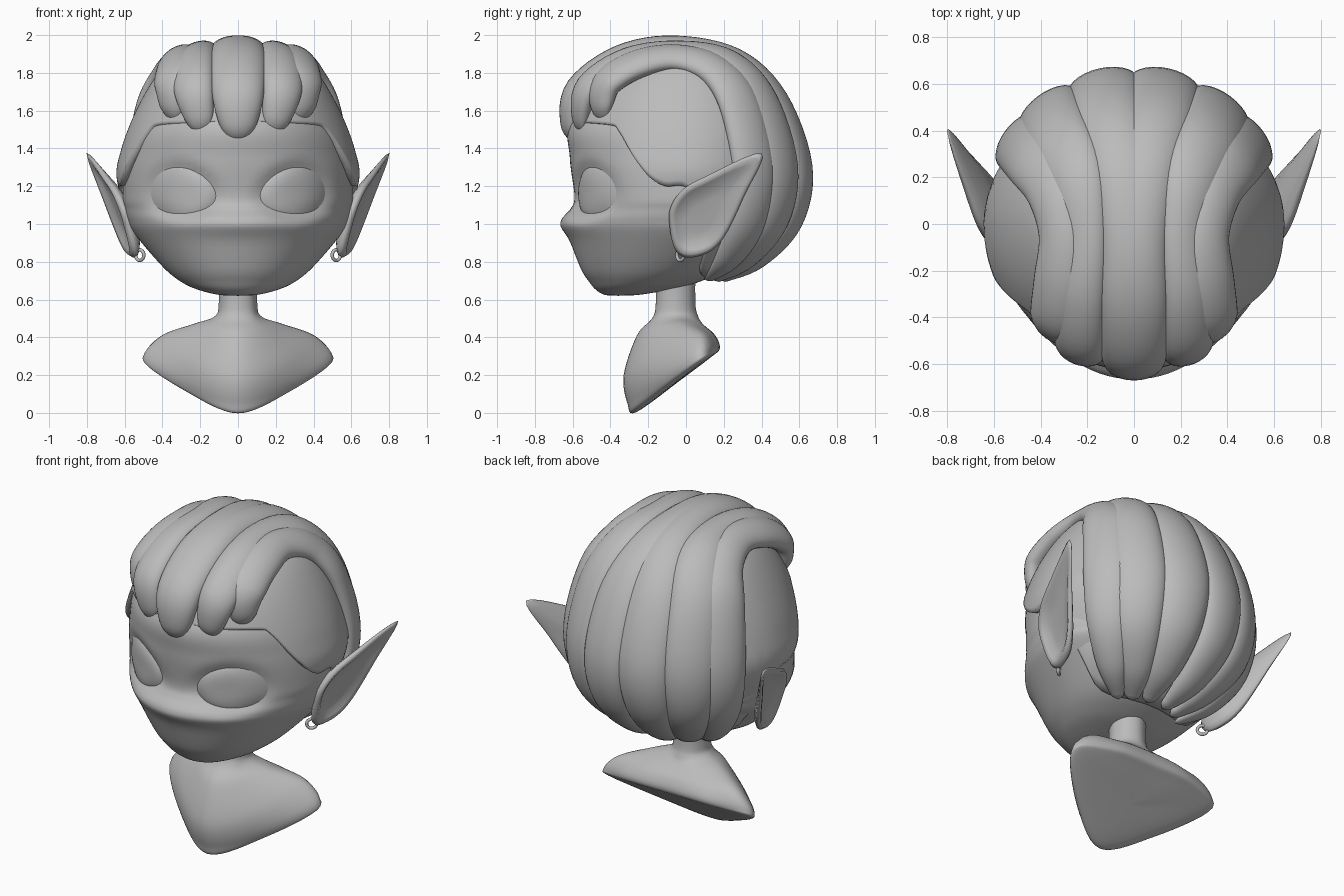
import bpy, bmesh, math
from mathutils import Vector

if "Cube" in bpy.data.objects:
    bpy.data.objects.remove(bpy.data.objects["Cube"])

grey = bpy.data.materials.new("clay grey")
grey.diffuse_color = (0.5, 0.5, 0.5, 1)
grey.use_nodes = True
grey.node_tree.nodes["Principled BSDF"].inputs["Base Color"].default_value = grey.diffuse_color
TAU = 2 * math.pi


def spline(pts, n, closed=False):
    """Catmull-Rom resampling, n steps per span, for tuples of any length."""
    out, m = [], len(pts)
    get = (lambda i: pts[i % m]) if closed else (lambda i: pts[max(0, min(m - 1, i))])
    for i in range(m if closed else m - 1):
        for k in range(n):
            t = k / n
            out.append(tuple(
                0.5 * (2 * b + (c - a) * t + (2 * a - 5 * b + 4 * c - d) * t * t + (3 * b - a - 3 * c + d) * t ** 3)
                for a, b, c, d in zip(get(i - 1), get(i), get(i + 1), get(i + 2))))
    if not closed:
        out.append(tuple(pts[-1]))
    return out


def interp(table, x):
    """Linear lookup in a table sorted by its first column."""
    if x <= table[0][0]:
        return table[0][1:]
    for p, q in zip(table, table[1:]):
        if x <= q[0]:
            t = (x - p[0]) / (q[0] - p[0])
            return tuple(a + (b - a) * t for a, b in zip(p[1:], q[1:]))
    return table[-1][1:]


def loft(name, rings, closed=True, caps=False, mirror=False, solid=0):
    """Skin a list of point rings into one smooth object."""
    bm = bmesh.new()
    rows = [[bm.verts.new(p) for p in r] for r in rings]
    n = len(rows[0])
    for a, b in zip(rows, rows[1:]):
        for i in range(n if closed else n - 1):
            j = (i + 1) % n
            bm.faces.new((a[i], a[j], b[j], b[i]))
    if caps:
        bm.faces.new(rows[0])
        bm.faces.new(rows[-1])
    bmesh.ops.remove_doubles(bm, verts=bm.verts[:], dist=0.0002)
    bmesh.ops.recalc_face_normals(bm, faces=bm.faces[:])
    me = bpy.data.meshes.new(name)
    bm.to_mesh(me)
    bm.free()
    me.materials.append(grey)
    ob = bpy.data.objects.new(name, me)
    bpy.context.collection.objects.link(ob)
    for p in me.polygons:
        p.use_smooth = True
    if solid:
        s = ob.modifiers.new("thickness", 'SOLIDIFY')
        s.thickness, s.offset = solid, -1
    if mirror:
        ob.modifiers.new("mirror", 'MIRROR').use_mirror_merge = False


def section(th, w, f, b, c=0):
    """Egg-shaped section: half width, front y, back y, widest y."""
    k = math.cos(th)
    return w * math.sin(th), c + (f - c) * k if k > 0 else c - (b - c) * k


# Head: z, half width, front, back, widest
HEAD = spline([(.62, 0, -.36, -.36, -.36), (.625, .1, -.43, -.25, -.36), (.65, .205, -.475, -.1, -.28),
               (.69, .295, -.51, .06, -.2), (.77, .395, -.56, .22, -.12), (.95, .55, -.625, .38, 0),
               (1.02, .585, -.625, .42, 0), (1.08, .6, -.6, .43, 0), (1.15, .61, -.59, .45, 0),
               (1.35, .595, -.615, .46, 0), (1.55, .53, -.605, .45, 0), (1.8, .3, -.35, .3, 0),
               (1.86, 0, 0, 0, 0)], 7)
EX, EZ, EW, EH = .29, 1.167, .175, .14          # eye centre and half size


def eye_radius(x, z):
    u, v = abs(x) - EX, z - EZ
    u, v = u * .98 + v * .17, v * .98 - u * .17
    return math.hypot(u / EW, v / (1 + .8 * u) / EH)


rings = []
for z, w, f, b, c in HEAD:
    ring = []
    for i in range(96):
        x, y = section(TAU * i / 96, max(w, 0), f, b, c)
        # nose ridge, fading towards the cheeks
        y -= .037 * math.exp(-((z - 1.01) / .065) ** 2) * max(0, math.cos(TAU * i / 96)) ** 4
        if y < -.2:          # shallow eye sockets
            y += .035 * math.exp(-(eye_radius(x, z) / 1.05) ** 6)
        ring.append((x, y, z))
    rings.append(ring)
loft("head", rings)

# Eyes: domes that follow the face curve, taller at the outer end
rings = []
for k in range(9):
    r, ring = 1.04 * k / 8, []
    for i in range(40):
        u, v = EW * r * math.cos(TAU * i / 40), EH * r * math.sin(TAU * i / 40)
        v *= 1 + .8 * u
        x, z = EX + u * .98 - v * .17, EZ + u * .17 + v * .98
        w, f = interp(HEAD, z)[:2]
        f = f * .3 - .598 * .7
        ring.append((x, f * math.sqrt(1 - (x / w) ** 2) + .026 * r ** 4 - .004, z))
    rings.append(ring)
loft("eye", rings, mirror=True)

# Ears: leaf outline in (y, z) on a leaning plane, with a hollow front
outline = spline([(.4, 1.375), (.1, 1.25), (-.02, 1.18), (-.085, 1.08), (-.085, .97), (-.06, .87),
                  (-.01, .825), (.07, .83), (.15, .87), (.22, .96), (.31, 1.15)], 5, True)
rings = []
for s, d in [(0, -.022), (.35, -.022), (.62, -.018), (.8, .004), (.92, .014), (1, -.006),
             (.98, -.022), (.85, -.045), (.5, -.075), (0, -.085)]:
    ring = []
    for y, z in outline:
        y, z = .08 + (y - .08) * s, 1.03 + (z - 1.03) * s
        taper = max(.35, 1 - max(0, y - .1) * 2.2)
        ring.append((.312 + .208 * y + .297 * z + d * taper, y, z))
    rings.append(ring)
loft("ear", rings, mirror=True)

# Earrings
for sx in (-1, 1):
    bpy.ops.mesh.primitive_torus_add(major_radius=.028, minor_radius=.009, major_segments=28, minor_segments=10,
                                     location=(sx * .52, -.03, .835),
                                     rotation=(math.pi / 2, 0, sx * math.radians(40)))
    bpy.context.object.name = "earring"
    bpy.context.object.data.materials.append(grey)
    bpy.ops.object.shade_smooth()

# Hair cap: shell over the skull whose lower edge follows the hairline
CAP = spline([(.7, .3, -.5, .14), (.88, .49, -.6, .37), (1.2, .635, -.63, .53), (1.4, .617, -.635, .54),
              (1.65, .515, -.565, .49), (1.83, .39, -.4, .35), (1.9, .24, -.24, .2), (1.92, 0, 0, 0)], 8)
HAIRLINE = spline([(0, 1.54), (46, 1.53), (55, 1.49), (64, 1.36), (72, 1.25), (80, 1.2), (92, 1.18),
                   (106, .9), (116, .73), (180, .71)], 5)
rings = []
for k in range(41):
    ring = []
    for i in range(145):
        deg = -180 + 2.5 * i
        h = interp(HAIRLINE, abs(deg))[0]
        z = h + (1.92 - h) * (1 - (1 - k / 40) ** 1.6)
        x, y = section(math.radians(deg), *interp(CAP, z))
        ring.append((x, y, z))
    rings.append(ring)
loft("hair_cap", rings, closed=False, solid=.05)

# Hair locks, fringe to nape. Shared arc: y, z, half width, then x of the three locks
ARC = [(-.575, 1.445, .045, 0, .175, .33), (-.605, 1.53, .1, 0, .205, .345), (-.56, 1.71, .14, 0, .235, .34),
       (-.34, 1.87, .14, .01, .23, .325), (-.06, 1.923, .125, .02, .21, .315), (.25, 1.853, .135, .06, .25, .36),
       (.46, 1.65, .15, .11, .33, .445), (.585, 1.3, .155, .13, .365, .5), (.535, 1.02, .14, .13, .34, .465),
       (.37, .82, .1, .1, .24, .35), (.2, .715, .04, .06, .15, .22)]
# Per lock: front scale, back scale, fringe lift, crown drop, front width, back width, thickness
FIT = [(1, 1, 0, 0, 1, 1, .08), (.92, .82, .035, .015, .78, 1, .08), (.74, .61, .1, .05, .8, .85, .065)]
for k, (front, back, lift, drop, wf, wb, thick) in enumerate(FIT):
    path = []
    for row in ARC:
        y, z, w = row[:3]
        z -= drop * max(0, (z - 1.6) / .32)
        if y < 0:
            z += lift * min(1, max(0, (1.9 - z) / .35))
        w *= wf if y < 0 else wb
        path.append((row[3 + k], y * (front if y < 0 else back), z, w, min(thick, w * .6)))
    path = spline(path, 6)
    rings = []
    for i, (x, y, z, w, t) in enumerate(path):
        p = Vector((x, y, z))
        tan = (Vector(path[min(i + 1, len(path) - 1)][:3]) - Vector(path[max(i - 1, 0)][:3])).normalized()
        out = p - Vector((0, 0, 1.25))
        out = (out - tan * out.dot(tan)).normalized()
        side = tan.cross(out)
        ring = [p + side * w * math.cos(TAU * j / 28) + out * t * math.sin(TAU * j / 28) for j in range(28)]
        if i == 0:           # rounded tip
            rings.append([p - tan * .022 + (q - p) * .05 for q in ring])
            rings.append([p - tan * .015 + (q - p) * .65 for q in ring])
        rings.append(ring)
    rings.append([p + tan * .025 + (q - p) * .1 for q in ring])
    loft(("middle_lock", "second_lock", "side_lock")[k], rings, caps=True, mirror=True)

# Neck and bust: front y z, shoulder x y z, back y z, roundness
BUST = [(-.04, .165, 0, -.04, .165, -.04, .165, .5), (-.265, .003, .44, .07, .26, .125, .29, .53),
        (-.31, .05, .5, .07, .305, .177, .34, .56), (-.33, .2, .405, .05, .405, .155, .41, .6),
        (-.26, .41, .235, -.02, .47, .09, .47, .62), (-.18, .5, .125, -.05, .51, .065, .51, .7),
        (-.16, .58, .102, -.055, .58, .05, .58, .7), (-.16, .8, .102, -.055, .8, .05, .8, .7)]
rings = []
for fy, fz, sx, sy, sz, by, bz, q in BUST:
    a, b = (1 - q) * .85, (q - .5) * 1.5
    half = [(q * sx, fy + a * (sy - fy), fz + a * (sz - fz)), (sx, sy, sz),
            (q * sx, by + b * (sy - by), bz + b * (sz - bz))]
    ring = [(0, fy, fz)] + half + [(0, by, bz)] + [(-x, y, z) for x, y, z in reversed(half)]
    rings.append(spline(ring, 7, True))
columns = [spline(c, 6) for c in zip(*rings)]
loft("neck_and_bust", list(zip(*columns)))
